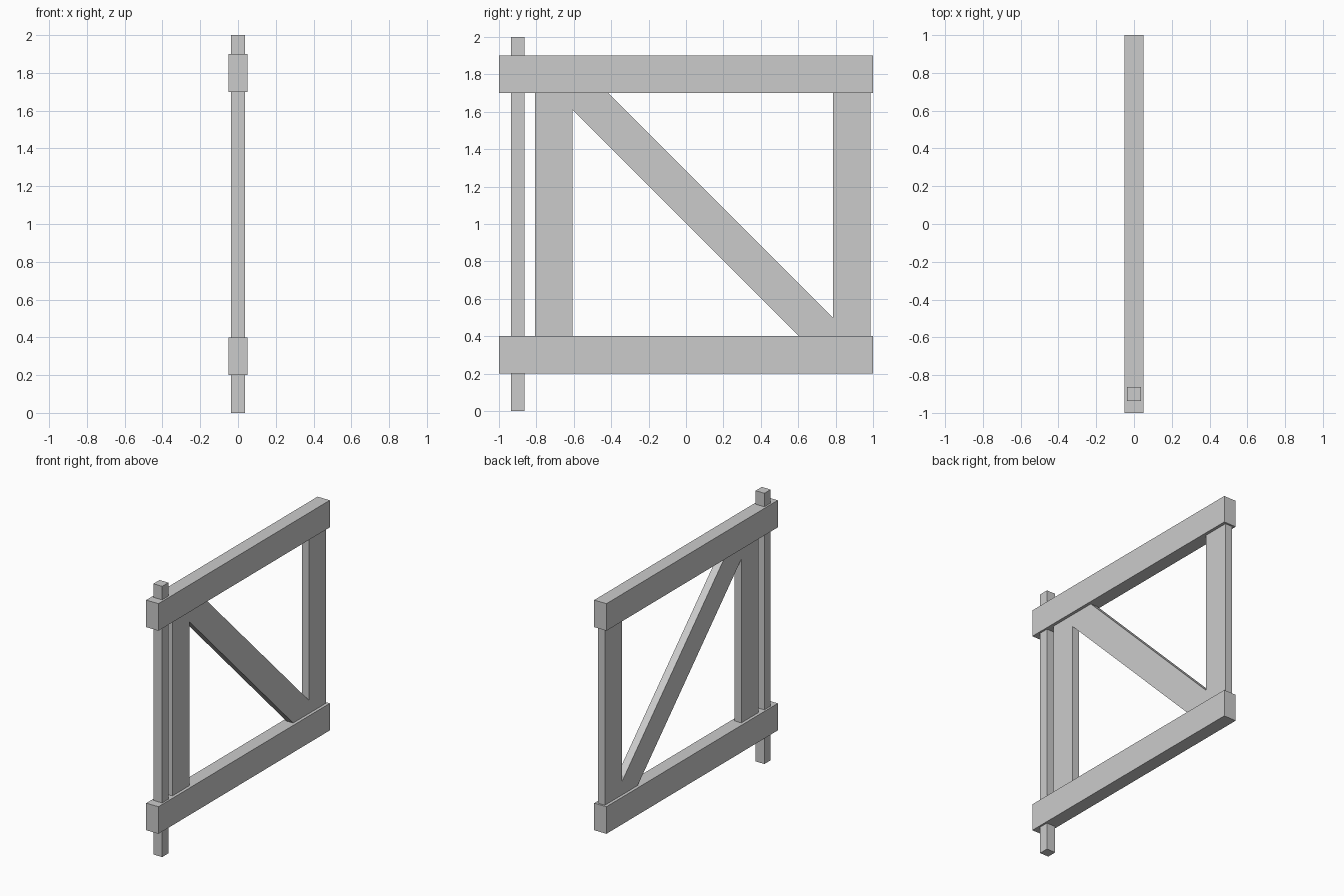
import bpy, bmesh

if "Cube" in bpy.data.objects:
    bpy.data.objects.remove(bpy.data.objects["Cube"])


def prism(name, profile, half):
    """Extrude a (y, z) profile symmetrically along x."""
    bm = bmesh.new()
    face = bm.faces.new([bm.verts.new((-half, y, z)) for y, z in profile])
    ext = bmesh.ops.extrude_face_region(bm, geom=[face])
    verts = [g for g in ext["geom"] if isinstance(g, bmesh.types.BMVert)]
    bmesh.ops.translate(bm, verts=verts, vec=(2 * half, 0, 0))
    bmesh.ops.recalc_face_normals(bm, faces=bm.faces)
    mesh = bpy.data.meshes.new(name)
    bm.to_mesh(mesh)
    bm.free()
    obj = bpy.data.objects.new(name, mesh)
    bpy.context.collection.objects.link(obj)
    return obj


def board(name, y0, y1, z0, z1, half):
    return prism(name, [(y0, z0), (y1, z0), (y1, z1), (y0, z1)], half)


RAIL, BOARD, POST = 0.05, 0.028, 0.036

# Hinge post running through both rails
board("hinge_post", -0.936, -0.864, 0, 2, POST)

# Horizontal rails
board("bottom_rail", -1, 1, 0.2, 0.4, RAIL)
board("top_rail", -1, 1, 1.7, 1.9, RAIL)

# Uprights between the rails
board("hinge_side_upright", -0.806, -0.606, 0.4, 1.7, BOARD)
board("latch_side_upright", 0.786, 0.986, 0.4, 1.7, BOARD)

# Diagonal brace, cut to fit the corners
prism("diagonal_brace", [(-0.606, 1.61), (-0.606, 1.7), (-0.416, 1.7),
                         (0.786, 0.5), (0.786, 0.4), (0.604, 0.4)], BOARD)
